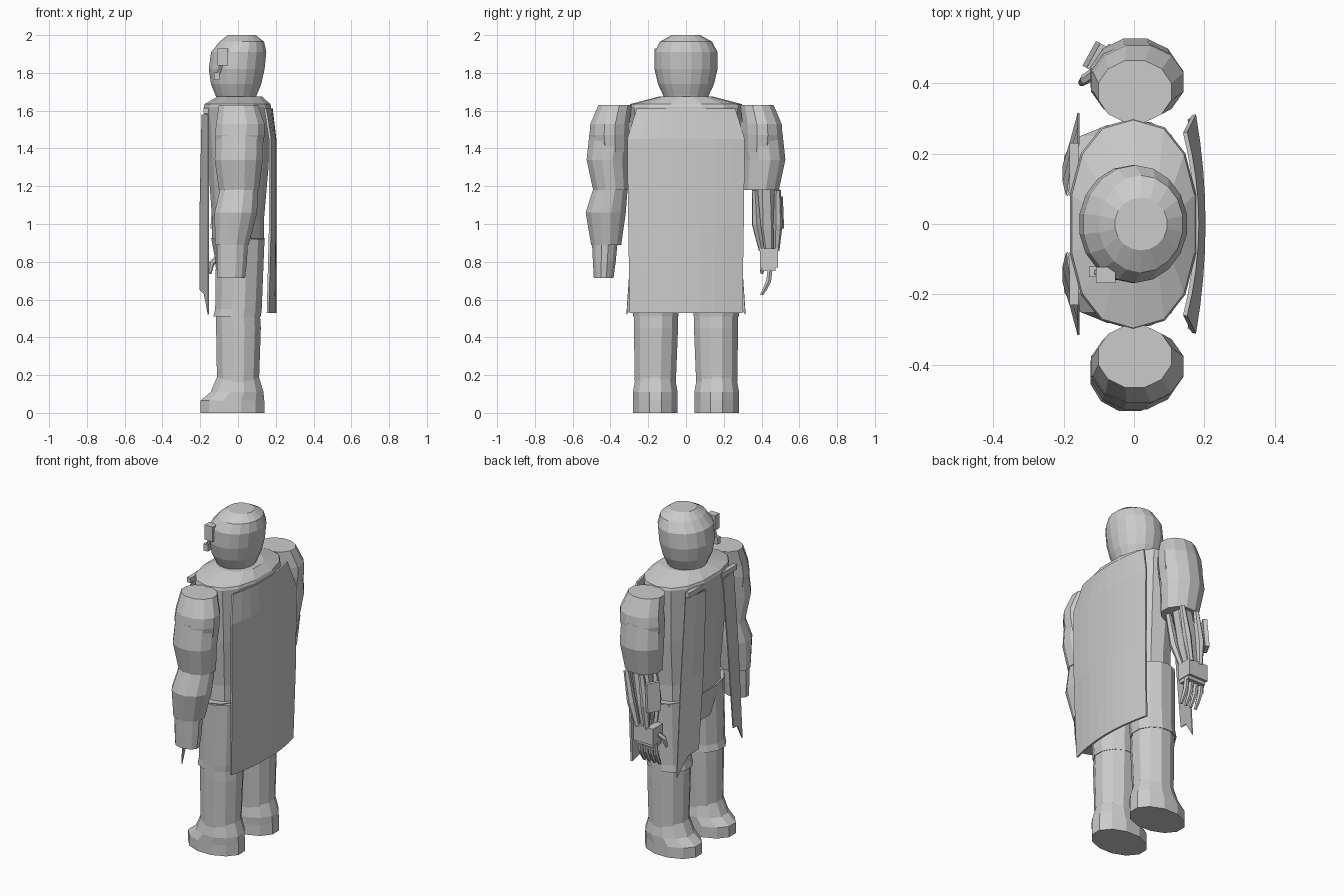
import bpy, bmesh, math
from mathutils import Vector

cube = bpy.data.objects.get("Cube")
if cube:
    bpy.data.objects.remove(cube)

grey = bpy.data.materials.new("plain_grey")
grey.use_nodes = True
grey.diffuse_color = (.6, .6, .6, 1)
grey.node_tree.nodes["Principled BSDF"].inputs["Base Color"].default_value = grey.diffuse_color


def finish(name, bm):
    """Turn a bmesh into a flat shaded, coloured object."""
    bmesh.ops.recalc_face_normals(bm, faces=bm.faces)
    mesh = bpy.data.meshes.new(name)
    bm.to_mesh(mesh)
    bm.free()
    mesh.materials.append(grey)
    obj = bpy.data.objects.new(name, mesh)
    bpy.context.scene.collection.objects.link(obj)
    return obj


def bridge(bm, loops):
    """Skin consecutive closed loops and cap both ends."""
    rings = [[bm.verts.new(point) for point in loop] for loop in loops]
    count = len(rings[0])
    for low, high in zip(rings, rings[1:]):
        for i in range(count):
            j = (i + 1) % count
            bm.faces.new((low[i], low[j], high[j], high[i]))
    bm.faces.new(rings[0][::-1])
    bm.faces.new(rings[-1])


def loft(name, sections, side=0, sides=12, power=1.0):
    """Sections are (z, x min, x max, y min, y max); side mirrors y."""
    def bent(value):
        return math.copysign(abs(value) ** power, value)
    loops = []
    for z, x0, x1, y0, y1 in sections:
        loop = []
        for i in range(sides):
            angle = math.tau * (i + .5) / sides
            x = (x0 + x1) / 2 + (x1 - x0) / 2 * bent(math.cos(angle))
            y = (y0 + y1) / 2 + (y1 - y0) / 2 * bent(math.sin(angle))
            loop.append((x, y * (side or 1), z))
        loops.append(loop)
    bm = bmesh.new()
    bridge(bm, loops)
    return finish(name, bm)


def box(name, center, size, turn=(0, 0, 0)):
    bm = bmesh.new()
    bmesh.ops.create_cube(bm, size=1)
    bmesh.ops.scale(bm, vec=size, verts=bm.verts)
    obj = finish(name, bm)
    obj.location = center
    obj.rotation_euler = turn
    return obj


def tube(name, points, radii, sides=6):
    """A jointed rod through the points."""
    points = [Vector(p) for p in points]
    turn = (points[-1] - points[0]).to_track_quat("Z", "Y")
    loops = []
    for point, radius in zip(points, radii):
        angles = [math.tau * i / sides for i in range(sides)]
        loops.append([point + turn @ Vector((radius * math.cos(a), radius * math.sin(a), 0))
                      for a in angles])
    bm = bmesh.new()
    bridge(bm, loops)
    return finish(name, bm)


def sheet(name, rows, thickness):
    """A thin panel through a grid of points."""
    bm = bmesh.new()
    grid = [[bm.verts.new(p) for p in row] for row in rows]
    for upper, lower in zip(grid, grid[1:]):
        for i in range(len(upper) - 1):
            bm.faces.new((upper[i], upper[i + 1], lower[i + 1], lower[i]))
    obj = finish(name, bm)
    solid = obj.modifiers.new("thickness", "SOLIDIFY")
    solid.thickness = thickness
    solid.offset = 0
    return obj


# Head and neck
loft("head", [(1.64, -.10, .09, -.10, .10), (1.68, -.12, .10, -.12, .12),
              (1.74, -.145, .125, -.148, .148), (1.82, -.157, .143, -.167, .167),
              (1.91, -.145, .152, -.167, .167), (1.965, -.10, .14, -.138, .138),
              (2.0, -.055, .095, -.075, .075)], sides=18)

# Ear device
box("ear_device", (-.08, -.145, 1.885), (.055, .045, .09))
box("ear_device_tip", (-.113, -.135, 1.782), (.03, .03, .04))
tube("ear_device_stem", [(-.108, -.137, 1.79), (-.085, -.142, 1.85)], [.01, .01])

# Torso, belt and hips
loft("torso", [(.92, -.14, .14, -.25, .25), (1.02, -.14, .14, -.25, .25),
               (1.3, -.16, .165, -.28, .28), (1.62, -.185, .18, -.3, .3),
               (1.635, -.18, .175, -.295, .295), (1.675, -.11, .13, -.14, .14)],
     sides=14, power=.85)
loft("hips", [(.74, -.11, .11, -.22, .22), (.9, -.14, .14, -.285, .285),
              (.925, -.145, .145, -.29, .29)], sides=14, power=.85)

for side, word in ((-1, "right"), (1, "left")):
    # Legs
    loft(word + "_thigh", [(.51, -.135, .125, .035, .285), (.55, -.125, .13, .035, .285),
                           (.92, -.12, .145, .01, .295)], side)
    loft(word + "_shin", [(.16, -.115, .115, .05, .275), (.45, -.12, .125, .038, .28),
                          (.53, -.12, .12, .038, .28)], side)
    loft(word + "_boot", [(0, -.205, .145, .04, .285), (.065, -.205, .145, .04, .285),
                          (.11, -.15, .14, .04, .285), (.19, -.115, .115, .055, .27)], side)
    # Shoulders and upper arms
    loft(word + "_shoulder", [(1.38, -.12, .13, .3, .5), (1.47, -.127, .145, .295, .515),
                              (1.53, -.12, .145, .295, .51),
                              (1.63, -.105, .11, .285, .467)], side)
    loft(word + "_upper_arm", [(1.18, -.105, .115, .3, .495), (1.34, -.128, .135, .305, .53),
                               (1.48, -.12, .135, .29, .515)], side)
    # Ragged front strips with clasps
    front, back = -.2, -.157
    mid = (front + back) / 2
    sheet(word + "_front_strip",
          [[(front + .01, side * .08, 1.58), (mid, side * .155, 1.58), (back, side * .23, 1.58)],
           [(front, side * .12, 1.1), (mid, side * .2, 1.1), (back, side * .275, 1.1)],
           [(front, side * .165, .65), (mid, side * .235, .63), (back, side * .315, .52)]], .006)
    box(word + "_clasp", (-.17, side * .155, 1.6), (.025, .15, .03))

# Right forearm and cuffed hand
loft("right_forearm", [(.89, -.125, .06, .34, .505), (1.06, -.128, .105, .315, .535),
                       (1.2, -.095, .11, .305, .49)], -1)
loft("right_hand", [(.715, -.11, .04, .382, .49), (.8, -.115, .05, .37, .495),
                    (.9, -.115, .055, .36, .5)], -1)

# Left mechanical forearm
tube("left_forearm_core", [(.01, .42, 1.2), (-.03, .425, .98), (-.04, .435, .86)],
     [.055, .058, .038], 8)
for i in range(4):
    angle = math.tau * (i + .5) / 4
    x, y = math.cos(angle), math.sin(angle)
    tube("left_forearm_rod", [(.01 + x * .07, .425 + y * .085, 1.18),
                              (-.02 + x * .065, .43 + y * .08, 1.0),
                              (-.04 + x * .045, .44 + y * .055, .86)], [.017, .025, .016])
box("forearm_panel", (-.11, .475, 1.06), (.025, .08, .17), (0, .08, -.5))
tube("panel_bracket", [(-.1, .46, 1.0), (-.09, .45, .91)], [.016, .012])

# Left mechanical hand
box("left_palm", (-.055, .44, .82), (.13, .095, .1))
box("left_knuckles", (-.055, .435, .765), (.12, .075, .03))
for i in range(4):
    x = -.105 + i * .034
    tube("left_finger", [(x, .445, .76), (x, .438, .70), (x, .42, .66), (x, .4, .625)],
         [.015, .015, .013, .009])
tube("left_thumb", [(-.11, .43, .82), (-.14, .41, .79), (-.15, .4, .74)], [.016, .015, .01])

# Cape, bowed from edge to edge
cape_rows = []
for z, half_width, middle, edge in ((1.61, .26, .178, .145), (1.45, .31, .197, .17),
                                    (1.0, .305, .197, .17), (.53, .297, .197, .158)):
    row = []
    for i in range(-4, 5):
        share = i / 4
        row.append((middle + (edge - middle) * share ** 2, half_width * share, z))
    cape_rows.append(row)
sheet("cape", cape_rows, .012)
